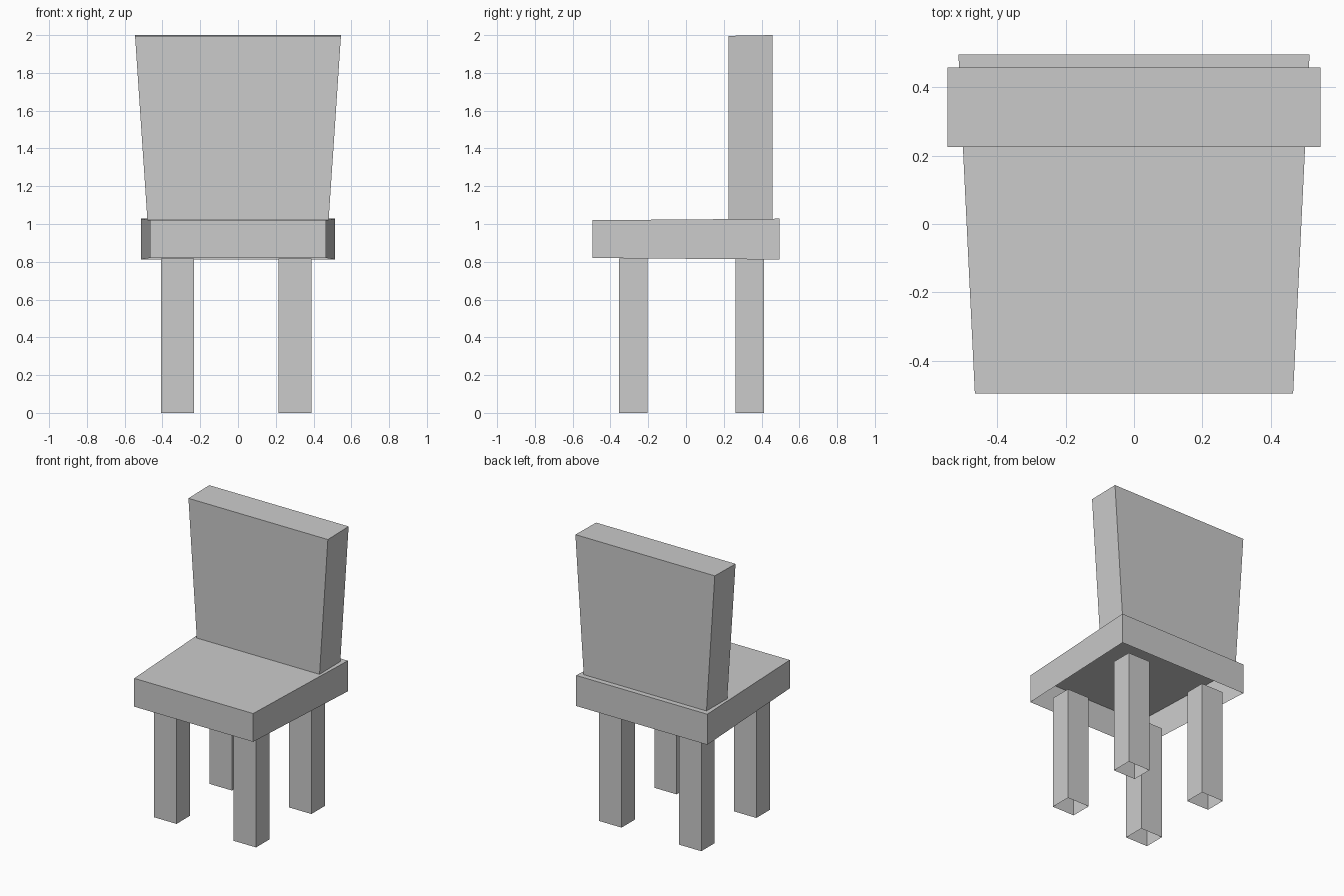
import bpy
import bmesh

if "Cube" in bpy.data.objects:
    bpy.data.objects.remove(bpy.data.objects["Cube"])


def block(name, bottom, top, open_faces=()):
    """Six-sided block between two four-corner loops; either end may be left open."""
    bm = bmesh.new()
    lo = [bm.verts.new(p) for p in bottom]
    hi = [bm.verts.new(p) for p in top]
    for i in range(4):
        j = (i + 1) % 4
        bm.faces.new((lo[i], lo[j], hi[j], hi[i]))
    if "bottom" not in open_faces:
        bm.faces.new(lo[::-1])
    if "top" not in open_faces:
        bm.faces.new(hi)
    mesh = bpy.data.meshes.new(name)
    bm.to_mesh(mesh)
    bm.free()
    obj = bpy.data.objects.new(name, mesh)
    bpy.context.collection.objects.link(obj)
    return obj


def loop(front_half, back_half, y0, y1, z_front, z_back):
    """Symmetric trapezoid, counter-clockwise seen from above."""
    return [(-front_half, y0, z_front), (front_half, y0, z_front),
            (back_half, y1, z_back), (-back_half, y1, z_back)]


def rect(x0, x1, y0, y1, z):
    return [(x0, y0, z), (x1, y0, z), (x1, y1, z), (x0, y1, z)]


# Seat: wider at the back, hollow underneath
block("seat",
      loop(0.465, 0.513, -0.495, 0.495, 0.82, 0.812),
      loop(0.465, 0.513, -0.495, 0.495, 1.02, 1.028),
      open_faces=("bottom",))

# Backrest: flares towards the top, resting on the seat
block("backrest",
      loop(0.48, 0.48, 0.225, 0.457, 1.025, 1.027),
      loop(0.545, 0.545, 0.225, 0.457, 1.996, 2.0),
      open_faces=("bottom",))

# Legs: four square tubes, open at the ends
for row, y0, y1 in (("front", -0.355, -0.203), ("back", 0.263, 0.412)):
    for side, x0, x1 in (("left", -0.408, -0.232), ("right", 0.215, 0.39)):
        block(f"{row}_{side}_leg",
              rect(x0, x1, y0, y1, 0.0), rect(x0, x1, y0, y1, 0.817),
              open_faces=("bottom", "top"))
